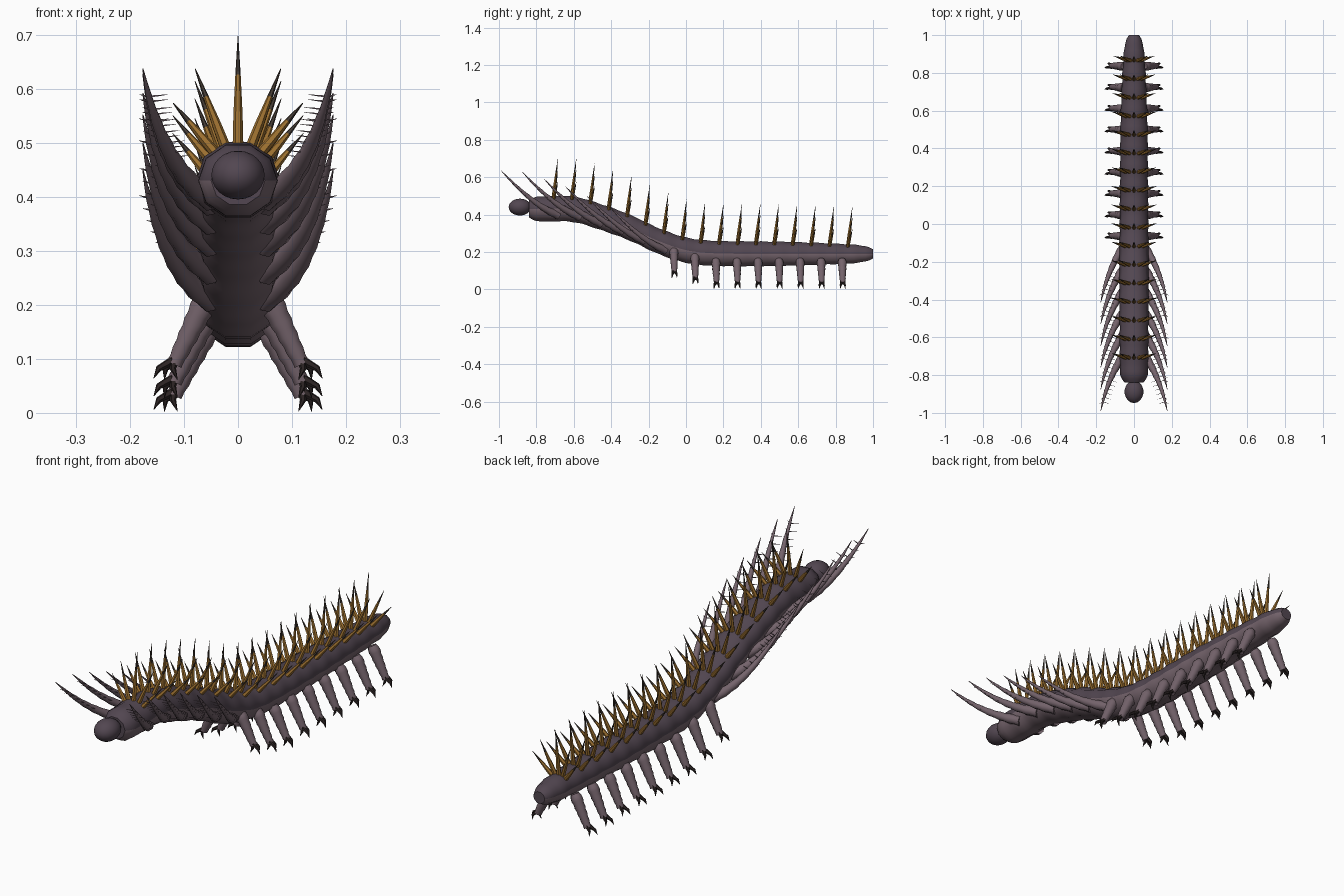
import bpy, bmesh, math
from mathutils import Vector

if "Cube" in bpy.data.objects:
    bpy.data.objects.remove(bpy.data.objects["Cube"], do_unlink=True)


def material(name, r, g, b):
    m = bpy.data.materials.new(name)
    m.use_nodes = True
    m.diffuse_color = (r, g, b, 1)
    m.node_tree.nodes["Principled BSDF"].inputs["Base Color"].default_value = (r, g, b, 1)
    return m


BACK = material("dark plum", 0.085, 0.062, 0.082)
PALE = material("pale mauve", 0.175, 0.125, 0.148)
GOLD = material("golden brown", 0.34, 0.165, 0.03)
TIP = material("dark umber", 0.06, 0.045, 0.035)
CLAW = material("blackish brown", 0.026, 0.018, 0.018)


def tube(bm, path, radii, sides, axis=None, flat=1.0, tip_from=None):
    """Sweep a polygon along a path; faces past tip_from get the second material."""
    path = [Vector(p) for p in path]
    rings = []
    for i, p in enumerate(path):
        d = path[min(i + 1, len(path) - 1)] - path[max(i - 1, 0)]
        d = axis or d.normalized()
        ref = Vector((1, 0, 0)) if abs(d.x) < 0.9 else Vector((0, 1, 0))
        v = d.cross(ref).normalized()
        u = v.cross(d)
        ring = []
        for k in range(sides):
            a = 2 * math.pi * (k + 0.5) / sides + math.pi / 2
            ring.append(bm.verts.new(p + (u * math.cos(a) * flat + v * math.sin(a)) * radii[i]))
        rings.append(ring)
    for i, (a, b) in enumerate(zip(rings, rings[1:])):
        for k in range(sides):
            n = (k + 1) % sides
            f = bm.faces.new((a[k], a[n], b[n], b[k]))
            if tip_from is not None and i >= tip_from:
                f.material_index = 1
    bm.faces.new(rings[0][::-1])
    bm.faces.new(rings[-1])


def finish(bm, name, mats, angle=50):
    bmesh.ops.recalc_face_normals(bm, faces=bm.faces)
    mesh = bpy.data.meshes.new(name)
    bm.to_mesh(mesh)
    bm.free()
    for m in mats:
        mesh.materials.append(m)
    ob = bpy.data.objects.new(name, mesh)
    bpy.context.collection.objects.link(ob)
    bpy.ops.object.select_all(action='DESELECT')
    ob.select_set(True)
    bpy.context.view_layer.objects.active = ob
    bpy.ops.object.shade_smooth_by_angle(angle=math.radians(angle))
    return ob


# Body profile: y, centre height, radius
KEYS = [(-0.84, 0.43, 0.048), (-0.81, 0.43, 0.066), (-0.76, 0.43, 0.071),
        (-0.6, 0.428, 0.072), (-0.45, 0.385, 0.073), (-0.3, 0.33, 0.073),
        (-0.15, 0.26, 0.073), (0.0, 0.21, 0.071), (0.15, 0.193, 0.07),
        (0.5, 0.19, 0.069), (0.75, 0.19, 0.06), (0.9, 0.19, 0.052),
        (0.97, 0.19, 0.042), (1.0, 0.19, 0.025)]


def spine_line(y):
    """Smoothly interpolated centre height and radius at y."""
    i = max(k for k in range(len(KEYS) - 1) if KEYS[k][0] <= y or k == 0)
    a, b = KEYS[i], KEYS[i + 1]
    before, after = KEYS[max(i - 1, 0)], KEYS[min(i + 2, len(KEYS) - 1)]
    h = b[0] - a[0]
    t = (y - a[0]) / h
    m0 = (b[1] - before[1]) / (b[0] - before[0]) * h
    m1 = (after[1] - a[1]) / (after[0] - a[0]) * h
    z = ((2*t**3 - 3*t*t + 1) * a[1] + (t**3 - 2*t*t + t) * m0
         + (3*t*t - 2*t**3) * b[1] + (t**3 - t*t) * m1)
    return z, a[2] + (b[2] - a[2]) * t


# Body: gently ringed trunk, pale below
bm = bmesh.new()
path, radii = [], []
STEPS = 92
for i in range(STEPS + 1):
    y = -0.84 + 1.84 * i / STEPS
    z, r = spine_line(y)
    path.append((0, y, z))
    radii.append(r * (1 + 0.025 * math.cos(2 * math.pi * y / 0.1)))
tube(bm, path, radii, 10, axis=Vector((0, 1, 0)), flat=1.06)
for f in bm.faces:
    c = f.calc_center_median()
    z, r = spine_line(c.y)
    f.material_index = 1 if c.z < z - 0.25 * r else 0
finish(bm, "body", [BACK, PALE])

# Head
bm = bmesh.new()
bmesh.ops.create_uvsphere(bm, u_segments=18, v_segments=12, radius=1)
for v in bm.verts:
    v.co = (v.co.x * 0.05, v.co.y * 0.06 - 0.888, v.co.z * 0.045 + 0.44)
finish(bm, "head", [BACK])

# Back spines: a fan of five on each segment
bm = bmesh.new()
for row in range(17):
    y = -0.71 + 0.0984 * row
    z, r = spine_line(y)
    for degrees, length in ((0, 0.195), (21, 0.15), (-21, 0.15), (40, 0.115), (-40, 0.115)):
        a = math.radians(degrees)
        out = Vector((math.sin(a), 0, math.cos(a)))
        base = Vector((0, y, z)) + out * r * 0.85
        end = Vector((0, y + 0.025, z)) + out * (r + length)
        tube(bm, [base.lerp(end, t) for t in (0, 0.3, 0.65, 1)],
             [0.010, 0.0085, 0.005, 0.0006], 6, tip_from=2)
finish(bm, "back_spines", [GOLD, TIP])

for side, label in ((1, "left"), (-1, "right")):
    # Feeding arms: slender, sweeping forward and up, with fine bristles
    arms, bristles = bmesh.new(), bmesh.new()
    for i in range(6):
        y = -0.685 + 0.115 * i
        z, r = spine_line(y)
        a = Vector((side * 0.05, y, z - 0.035))
        b = Vector((side * 0.14, y - 0.13, z + 0.015))
        c = Vector((side * 0.176, y - 0.305, z + 0.205))
        pts, rad = [], []
        for k in range(15):
            t = k / 14
            pts.append(a * (1 - t) ** 2 + b * 2 * t * (1 - t) + c * t * t)
            rad.append((0.022 * (1 - t) ** 0.8 + 0.001) * (1 + 0.06 * (-1) ** k))
        tube(arms, pts, rad, 8)
        for k in (7, 8, 9, 10, 11, 12):
            for way in (1, -1):
                p = pts[k]
                q = p + Vector((way * (0.018 + (0.018 if way != side else 0)), -0.012, 0.004))
                tube(bristles, [p, q], [0.0028, 0.0004], 4)
    finish(arms, label + "_feeding_arms", [PALE])
    finish(bristles, label + "_arm_bristles", [PALE])

    # Walking legs with curved claws
    legs, claws = bmesh.new(), bmesh.new()
    for i in range(9):
        y = -0.065 + 0.1125 * i
        lift = (0.058, 0.025)[i] if i < 2 else 0.0
        top = Vector((side * 0.055, y, 0.16 + lift))
        foot = Vector((side * 0.118, y + 0.003, 0.032 + lift))
        pts = [top.lerp(foot, k / 10) for k in range(11)]
        rad = [(0.026 - 0.011 * k / 10) * (1 + 0.05 * (-1) ** k) for k in range(11)]
        rad[0] = 0.018
        tube(legs, pts, rad, 8)
        for dx, dy, dz in ((0.038, -0.012, -0.026), (-0.006, -0.014, -0.029),
                           (0.018, 0.014, -0.029)):
            p = foot + Vector((0, dy * 0.4, 0.008))
            q = foot + Vector((side * (dx * 0.6 + 0.006), dy * 0.8, dz * 0.3))
            e = foot + Vector((side * dx, dy, dz))
            tube(claws, [p, q, e], [0.009, 0.006, 0.0005], 6)
    finish(legs, label + "_walking_legs", [PALE])
    finish(claws, label + "_claws", [CLAW])
